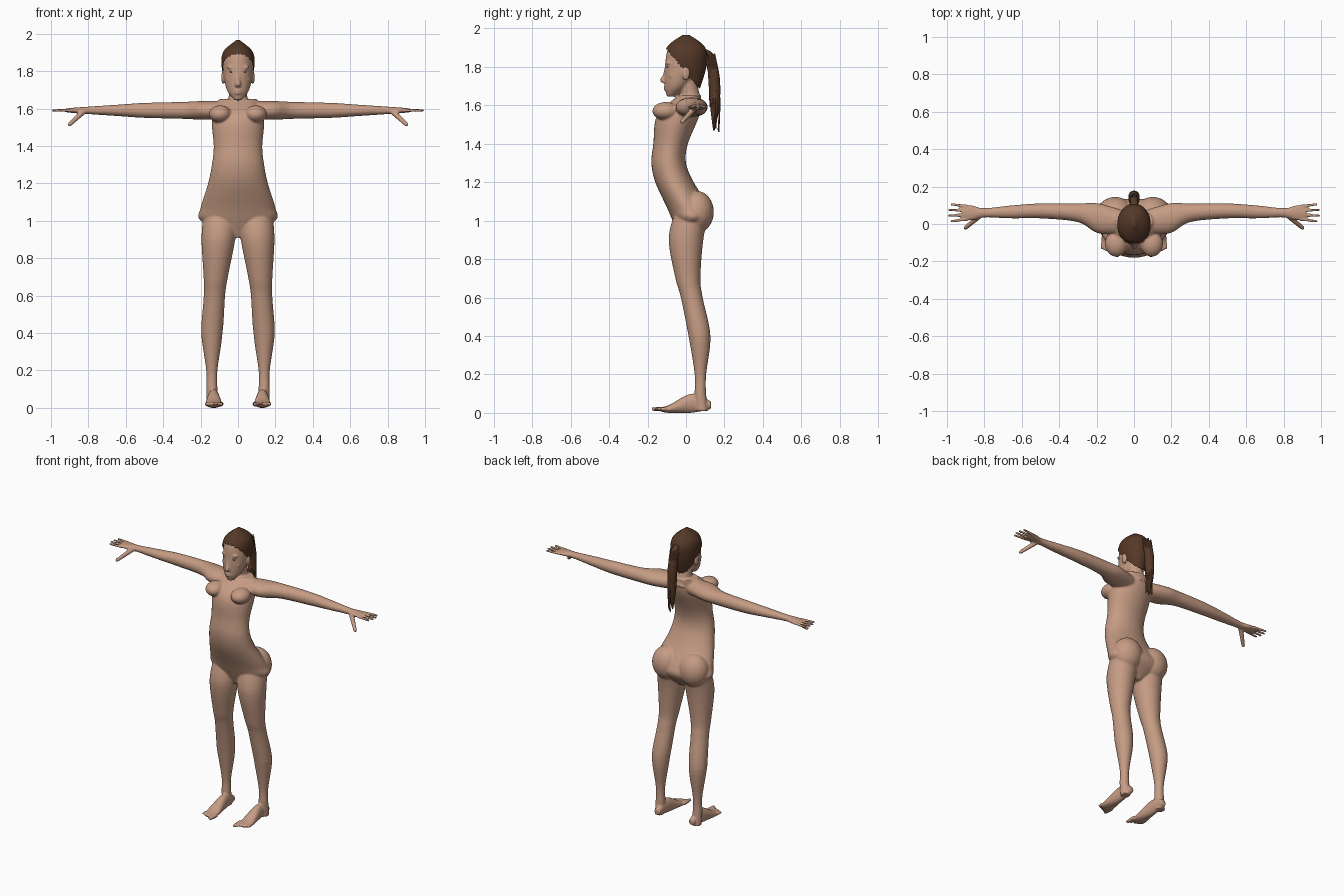
import bpy, bmesh, math, random
from mathutils import Vector, Matrix

random.seed(4)
cube = bpy.data.objects.get("Cube")
if cube:
    bpy.data.objects.remove(cube, do_unlink=True)

X, Y, Z = Vector((1, 0, 0)), Vector((0, 1, 0)), Vector((0, 0, 1))


def material(name, *rgb):
    mat = bpy.data.materials.new(name)
    mat.use_nodes = True
    mat.diffuse_color = (*rgb, 1)
    shader = next(n for n in mat.node_tree.nodes if n.type == 'BSDF_PRINCIPLED')
    shader.inputs["Base Color"].default_value = (*rgb, 1)
    return mat


skin = material("warm skin", .56, .33, .23)
hair = material("dark brown hair", .09, .04, .02)
strand = material("light brown hair", .2, .09, .05)
eye_white = material("eye white", .5, .4, .34)
iris = material("brown iris", .12, .06, .04)


def catmull(a, b, c, d, t):
    return b + (c - a) * t / 2 + (a - 2.5 * b + 2 * c - d / 2) * t ** 2 + (1.5 * (b - c) + (d - a) / 2) * t ** 3


def smooth_rows(rows, steps):
    """Fill in sections between the given ones along a smooth curve."""
    padded = [rows[0], *rows, rows[-1]]
    result = []
    for group in zip(padded, padded[1:], padded[2:], padded[3:]):
        for step in range(steps):
            result.append([catmull(*values, step / steps) for values in zip(*group)])
    return result + [rows[-1]]


def loft(bm, rows, place, u, v, sides=32, steps=6):
    """Closed skin over ellipses; each row is (station, offset, half width[, half depth])."""
    rings = []
    for station, offset, *size in smooth_rows(rows, steps):
        centre = Vector(place(station, offset))
        angles = [math.tau * k / sides for k in range(sides)]
        rings.append([bm.verts.new(centre + u * size[0] * math.cos(a) + v * size[-1] * math.sin(a))
                      for a in angles])
    for ring, above in zip(rings, rings[1:]):
        for k in range(sides):
            bm.faces.new((ring[k - 1], ring[k], above[k], above[k - 1]))
    bm.faces.new(rings[0])
    bm.faces.new(rings[-1])


def upright(z, y):
    return (0, y, z)


def ball(bm, centre, radii):
    shape = Matrix.Translation(centre) @ Matrix.Diagonal((*radii, 1))
    bmesh.ops.create_uvsphere(bm, u_segments=24, v_segments=16, radius=1, matrix=shape)


def digit(bm, start, end, radius, count=14):
    """Finger or toe: a chain of balls tapering to the tip."""
    for i in range(count + 1):
        t = i / count
        spot = Matrix.Translation(Vector(start).lerp(Vector(end), t))
        bmesh.ops.create_icosphere(bm, subdivisions=2, radius=radius * (1 - t / 4), matrix=spot)


def finish(bm, name, mat):
    bmesh.ops.recalc_face_normals(bm, faces=bm.faces[:])
    mesh = bpy.data.meshes.new(name)
    bm.to_mesh(mesh)
    bm.free()
    mesh.materials.append(mat)
    mesh.polygons.foreach_set("use_smooth", [True] * len(mesh.polygons))
    ob = bpy.data.objects.new(name, mesh)
    bpy.context.collection.objects.link(ob)
    return ob


body = bmesh.new()

# Torso, neck and head
loft(body, [(.91, .01, .03, .04), (1, .03, .2, .1), (1.07, .01, .2, .11), (1.2, -.06, .16, .1),
            (1.3, -.09, .14, .09), (1.4, -.08, .13, .09), (1.55, -.04, .14, .11),
            (1.65, .02, .1, .06)], upright, X, Y)
loft(body, [(1.6, .03, .07, .06), (1.66, .02, .05, .05), (1.76, 0, .05, .05)], upright, X, Y)
loft(body, [(1.645, -.08, .02, .02), (1.7, -.05, .06, .06), (1.8, -.01, .08, .1),
            (1.9, 0, .07, .09), (1.96, 0, .01, .02)], upright, X, Y)

# Nose, lips and chin
loft(body, [(1.8, -.1, .01), (1.76, -.11, .01), (1.73, -.12, .015), (1.715, -.11, .012)],
     upright, X, Y)
for z in (1.695, 1.682):
    ball(body, (0, -.105, z), (.02, .012, .007))
ball(body, (0, -.09, 1.66), (.02, .014, .014))

for side in (1, -1):
    # Brow, cheek and ear
    ball(body, (side * .034, -.09, 1.82), (.026, .014, .01))
    ball(body, (side * .045, -.07, 1.755), (.02, .02, .02))
    ball(body, (side * .08, 0, 1.765), (.01, .02, .035))

    # Chest and seat
    ball(body, (side * .095, -.105, 1.57), (.06, .07, .047))
    ball(body, (side * .1, .055, 1.045), (.1, .09, .11))

    # Leg, slanting outward down to the knee
    loft(body, [(1.04, .03, .09), (.9, 0, .09), (.7, .01, .065), (.6, .03, .057), (.4, .07, .057),
                (.2, .075, .03), (.1, .075, .03), (.01, .085, .03)],
         lambda z, y: (side * (.14 - .07 * max(0, z - .4)), y, z), X, Y)

    # Foot and toes
    loft(body, [(.13, .04, .02, .02), (.03, .05, .03, .05), (-.09, .02, .045, .02),
                (-.14, .02, .03, .01)], lambda y, z: (side * .13, y, z), X, Z)
    for i in range(5):
        x = side * (.09 + .02 * i)
        digit(body, (x, -.11, .02), (x, -.17 + .01 * i, .02), .01 if i else .014)

    # Arm and palm
    loft(body, [(.05, .01, .06, .05), (.19, .03, .08, .05), (.3, .06, .05, .045), (.5, .07, .04, .04),
                (.65, .065, .035, .03), (.8, .06, .025, .02), (.87, .06, .04, .015),
                (.92, .06, .03, .01)], lambda x, y: (side * x, y, 1.59), Y, Z)

    # Fingers fan out from the palm, thumb hangs forward and down
    for spread in (-1.5, -.5, .5, 1.5):
        digit(body, (side * .89, .06 + .023 * spread, 1.59),
              (side * (.995 - .012 * abs(spread)), .06 + .03 * spread, 1.59), .01)
    digit(body, (side * .83, .04, 1.58), (side * .9, -.02, 1.515), .016)

# Fuse the parts into one smooth skin
body_object = finish(body, "body", skin)
fuse = body_object.modifiers.new("fuse", 'REMESH')
fuse.mode = 'VOXEL'
fuse.voxel_size = .0055
fuse.use_smooth_shade = True
soften = body_object.modifiers.new("soften", 'SMOOTH')
soften.iterations = 5
bpy.context.view_layer.objects.active = body_object
for name in ("fuse", "soften"):
    bpy.ops.object.modifier_apply(modifier=name)

# Eyes
for side, label in ((1, "left"), (-1, "right")):
    for part, mat, y, radii in (("eye", eye_white, -.09, (.014, .011, .006)),
                                ("iris", iris, -.097, (.005, .005, .005))):
        bm = bmesh.new()
        ball(bm, (side * .033, y, 1.797), radii)
        finish(bm, label + "_" + part, mat)

# Hair cap, trimmed along a sloping, slightly ragged hairline
bm = bmesh.new()
loft(bm, [(1.68, .04, .04, .03), (1.8, 0, .084, .105), (1.9, 0, .08, .1), (1.965, 0, .01, .02)],
     upright, X, Y, sides=64, steps=16)


def below_hairline(face):
    centre = face.calc_center_median()
    return centre.z < 1.77 - 1.2 * centre.y + random.uniform(-.004, .004)


bmesh.ops.delete(bm, geom=[f for f in bm.faces if below_hairline(f)], context='FACES')
finish(bm, "hair_cap", hair)

# Ponytail with loose strands around it
tail = [(1.89, .09, .02), (1.86, .125, .02), (1.75, .145, .03), (1.6, .15, .025), (1.47, .145, .004)]
bm = bmesh.new()
loft(bm, tail, upright, X, Y)
finish(bm, "ponytail", hair)

bm = bmesh.new()
for i in range(16):
    angle = math.tau * i / 16
    length = random.choice((3, 4, 5))
    rows = [(z + random.uniform(-.01, .01), y + .025 * math.sin(angle), .004)
            for z, y, r in tail[1:length]]
    loft(bm, rows, lambda z, y: (.025 * math.cos(angle), y, z), X, Y, sides=6)
finish(bm, "ponytail_strands", strand)
